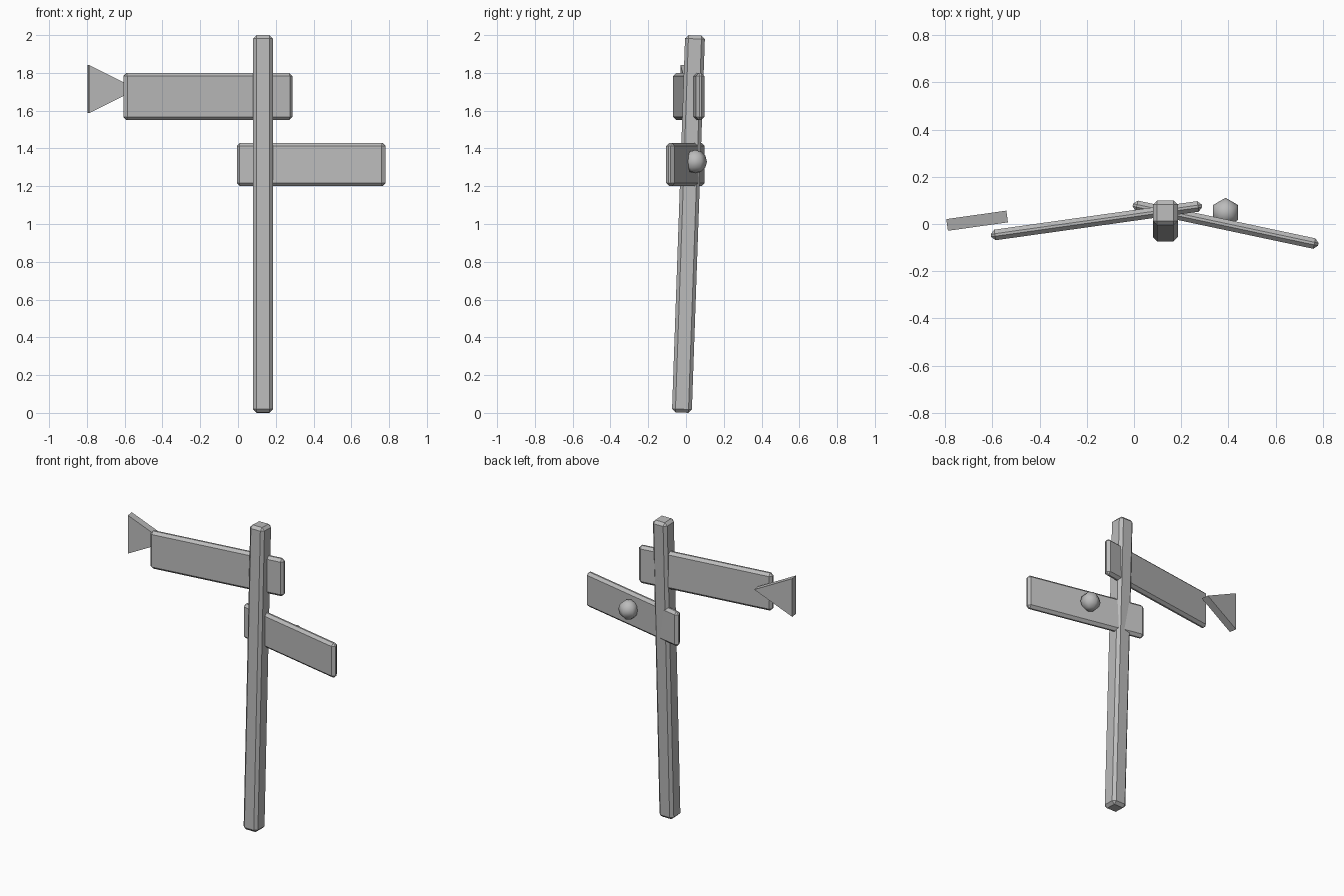
import bpy, bmesh, math
from mathutils import Matrix

if "Cube" in bpy.data.objects:
    bpy.data.objects.remove(bpy.data.objects["Cube"])

grey = bpy.data.materials.new("plain grey")
grey.diffuse_color = (0.5, 0.5, 0.5, 1)
grey.use_nodes = True
grey.node_tree.nodes["Principled BSDF"].inputs["Base Color"].default_value = grey.diffuse_color


def finish(name, bm, loc, rot, smooth=False):
    bmesh.ops.recalc_face_normals(bm, faces=bm.faces)
    for f in bm.faces:
        f.smooth = smooth
    mesh = bpy.data.meshes.new(name)
    bm.to_mesh(mesh)
    bm.free()
    mesh.materials.append(grey)
    ob = bpy.data.objects.new(name, mesh)
    ob.location = loc
    ob.rotation_euler = [math.radians(a) for a in rot]
    bpy.context.collection.objects.link(ob)
    return ob


def chamfered_box(name, size, loc, rot, chamfer):
    bm = bmesh.new()
    bmesh.ops.create_cube(bm, size=1)
    bmesh.ops.scale(bm, vec=size, verts=bm.verts)
    bmesh.ops.bevel(bm, geom=bm.edges[:], offset=chamfer, segments=1,
                    affect='EDGES', profile=0.5)
    return finish(name, bm, loc, rot)


# leaning post
chamfered_box("post", (0.105, 0.105, 1.998), (0.133, 0.013, 1.0), (-2, 0, 0), 0.018)

# two sign boards, each turned a little about the post
chamfered_box("upper_board", (0.903, 0.045, 0.25), (-0.159, 0.014, 1.675), (0, 0, 8), 0.017)
chamfered_box("lower_board", (0.803, 0.045, 0.23), (0.388, -0.003, 1.315), (0, 0, -12), 0.017)

# triangular arrow plate at the end of the upper board
bm = bmesh.new()
tri = [bm.verts.new(p) for p in ((0, -0.025, -0.127), (0, -0.025, 0.127), (0.257, -0.025, 0))]
face = bm.faces.new(tri)
ext = bmesh.ops.extrude_face_region(bm, geom=[face])
bmesh.ops.translate(bm, vec=(0, 0.05, 0),
                    verts=[v for v in ext["geom"] if isinstance(v, bmesh.types.BMVert)])
finish("arrow_plate", bm, (-0.792, -0.004, 1.714), (0, 0, 8))

# six-sided knob on the back of the lower board
bm = bmesh.new()
bmesh.ops.create_uvsphere(bm, u_segments=6, v_segments=6, radius=0.062)
v = max(bm.verts, key=lambda v: v.co.xy.length)
turn = math.pi / 2 - math.atan2(v.co.y, v.co.x)
bmesh.ops.rotate(bm, verts=bm.verts, matrix=Matrix.Rotation(turn, 3, 'Z'))
finish("knob", bm, (0.388, 0.049, 1.33), (0, 0, 0), smooth=True)
